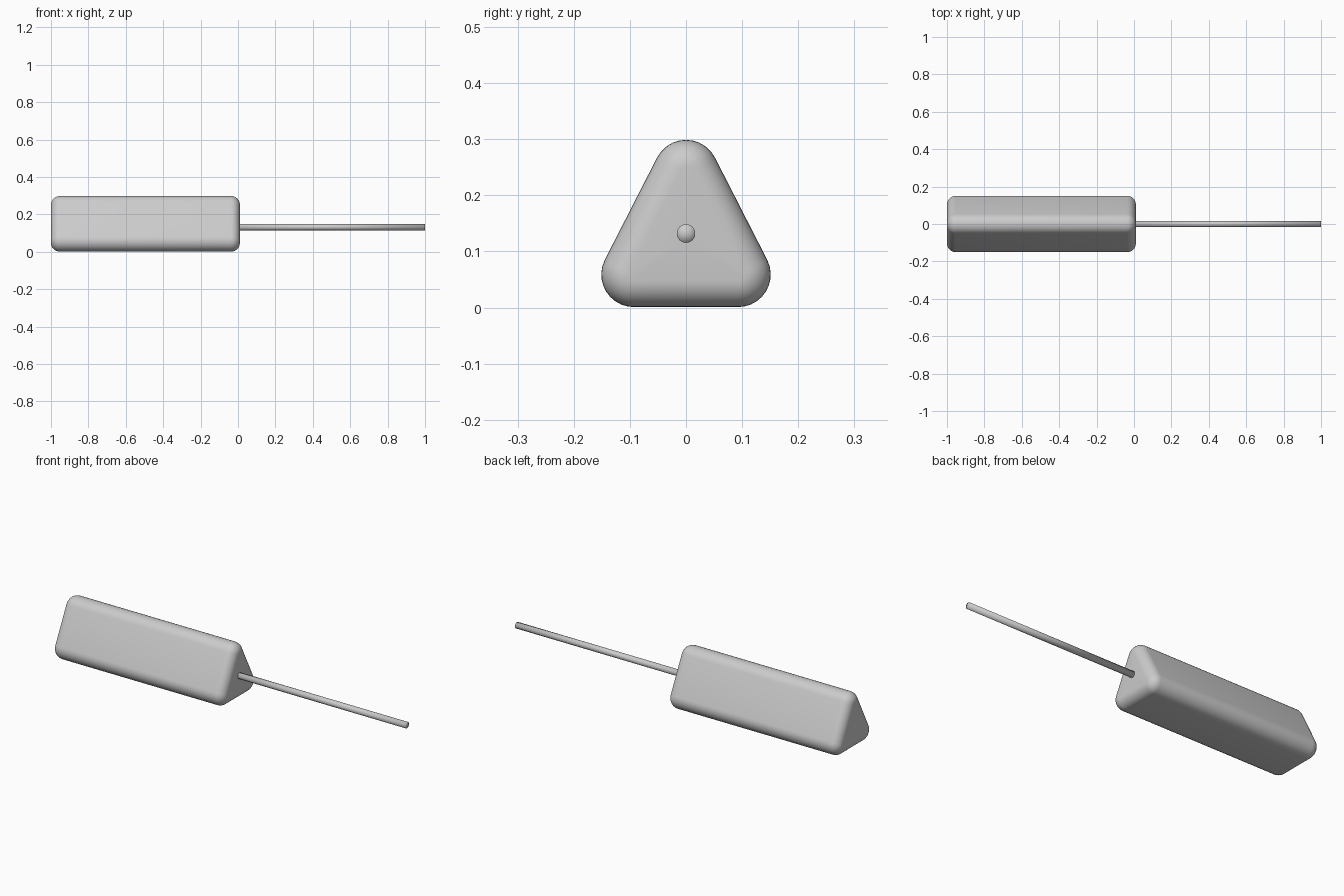
import bpy, bmesh, math

if "Cube" in bpy.data.objects:
    bpy.data.objects.remove(bpy.data.objects["Cube"])

grey = bpy.data.materials.new("light_grey")
grey.diffuse_color = (0.6, 0.6, 0.6, 1)
grey.use_nodes = True
grey.node_tree.nodes["Principled BSDF"].inputs["Base Color"].default_value = grey.diffuse_color


def loft(name, rings, smooth_all=False):
    """Skin a list of closed rings, closing both ends."""
    bm = bmesh.new()
    loops = [[bm.verts.new(p) for p in ring] for ring in rings]
    n = len(loops[0])
    for a, b in zip(loops, loops[1:]):
        for i in range(n):
            j = (i + 1) % n
            bm.faces.new((a[i], a[j], b[j], b[i]))
    for loop in (loops[0], loops[-1]):
        cap = bm.faces.new(loop)
        bmesh.ops.poke(bm, faces=[cap])
    bmesh.ops.recalc_face_normals(bm, faces=bm.faces)
    for f in bm.faces:
        f.smooth = True
    me = bpy.data.meshes.new(name)
    bm.to_mesh(me)
    bm.free()
    me.materials.append(grey)
    ob = bpy.data.objects.new(name, me)
    bpy.context.collection.objects.link(ob)
    return ob


# Rounded triangular section: three corner circles, shrunk by radius for end rounding
R = 0.058
HALF_ANGLE = math.atan(0.49)
CENTRES = [((0.093, R + 0.001), -90, -math.degrees(HALF_ANGLE) + 52.2),
           ((0.0, 0.299 - R), math.degrees(HALF_ANGLE), 180 - math.degrees(HALF_ANGLE)),
           ((-0.093, R + 0.001), 180 - math.degrees(HALF_ANGLE), 270)]


def section(x, inset):
    pts = []
    for (cy, cz), start, end in CENTRES:
        for k in range(11):
            a = math.radians(start + (end - start) * k / 10)
            pts.append((x, cy + (R - inset) * math.cos(a), cz + (R - inset) * math.sin(a)))
    return pts


# Prism body with rounded ends
E = 0.048
X0, X1 = -1.0, 0.01
quarter = [math.pi / 2 * k / 8 for k in range(9)]
rings = [section(X0 + E * (1 - math.sin(a)), E * (1 - math.cos(a))) for a in reversed(quarter)]
rings += [section(X1 - E * (1 - math.sin(a)), E * (1 - math.cos(a))) for a in quarter]
loft("prism_body", rings)

# Thin rod projecting from the +x end
loft("rod", [[(x, 0.0165 * math.cos(math.tau * i / 32), 0.132 + 0.0165 * math.sin(math.tau * i / 32))
              for i in range(32)] for x in (-0.02, 1.0)])
